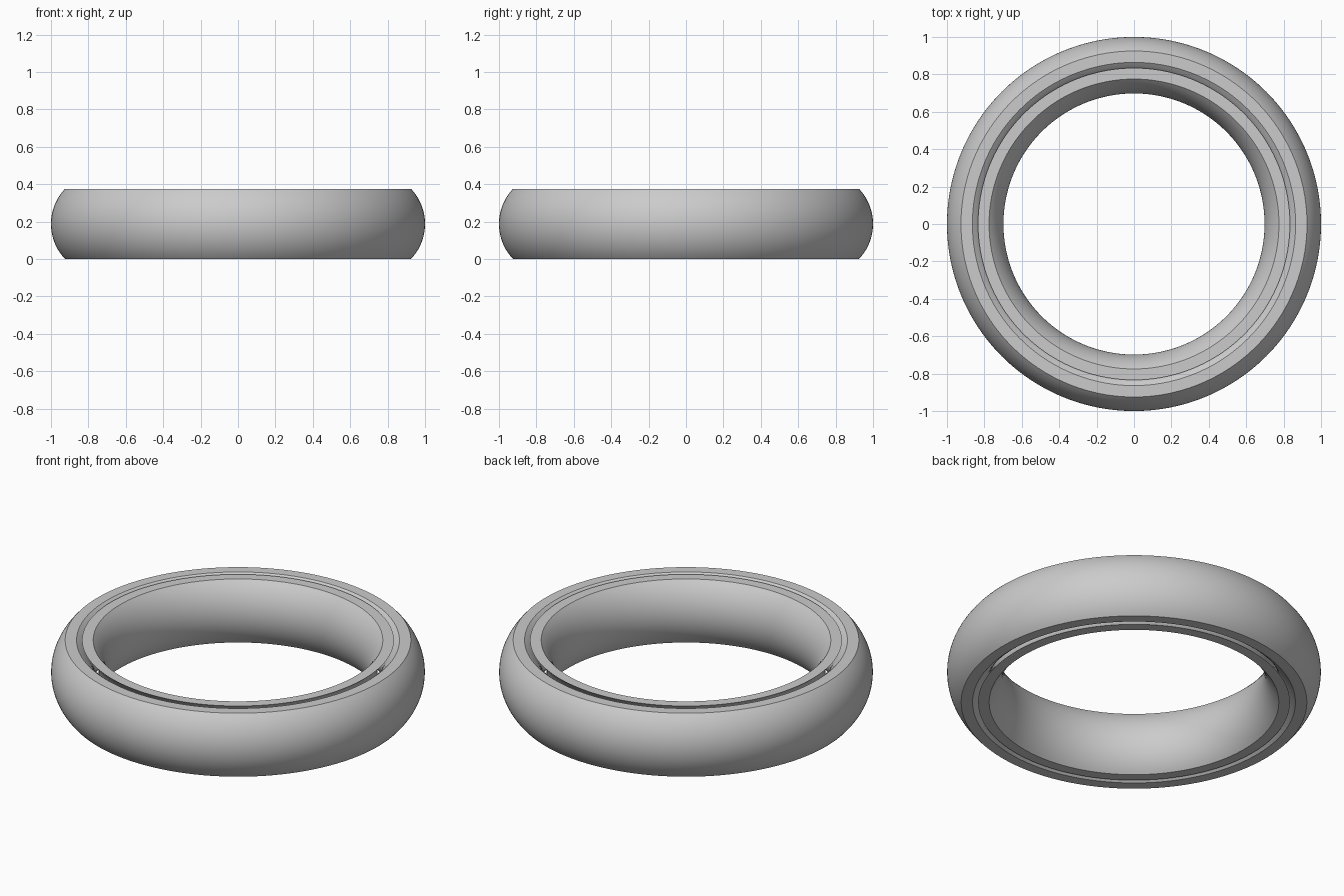
import bpy
import bmesh
import math

cube = bpy.data.objects.get("Cube")
if cube:
    bpy.data.objects.remove(cube, do_unlink=True)

HEIGHT = 0.375
SEGMENTS = 192
ARC_STEPS = 24

# One plain grey for both rings
grey = bpy.data.materials.new("light_grey")
grey.use_nodes = True
colour = (0.6, 0.6, 0.6, 1.0)
grey.diffuse_color = colour
grey.node_tree.nodes["Principled BSDF"].inputs["Base Color"].default_value = colour


def wall(edge_radius, middle_radius):
    """Circular arc from bottom to top, through middle_radius at half height."""
    half = HEIGHT / 2
    bulge = middle_radius - edge_radius
    radius = (half ** 2 + bulge ** 2) / (2 * abs(bulge))
    side = math.copysign(1, bulge)
    centre = middle_radius - side * radius
    limit = math.asin(half / radius)
    points = []
    for i in range(ARC_STEPS + 1):
        angle = limit * (2 * i / ARC_STEPS - 1)
        points.append((centre + side * radius * math.cos(angle),
                       half + radius * math.sin(angle)))
    return points


def make_ring(name, outer_wall, inner_wall):
    """Revolve a closed cross-section of two curved walls and two flat rims."""
    section = outer_wall + inner_wall[::-1]
    bm = bmesh.new()
    loops = []
    for s in range(SEGMENTS):
        a = 2 * math.pi * s / SEGMENTS
        loops.append([bm.verts.new((r * math.cos(a), r * math.sin(a), z))
                      for r, z in section])
    count = len(section)
    for s in range(SEGMENTS):
        here, there = loops[s], loops[(s + 1) % SEGMENTS]
        for i in range(count):
            j = (i + 1) % count
            bm.faces.new((here[i], there[i], there[j], here[j]))
    bmesh.ops.recalc_face_normals(bm, faces=bm.faces)
    mesh = bpy.data.meshes.new(name)
    bm.to_mesh(mesh)
    bm.free()
    mesh.materials.append(grey)
    ring = bpy.data.objects.new(name, mesh)
    bpy.context.collection.objects.link(ring)
    bpy.ops.object.select_all(action='DESELECT')
    ring.select_set(True)
    bpy.context.view_layer.objects.active = ring
    bpy.ops.object.shade_smooth_by_angle(angle=math.radians(25))
    return ring


# Outer ring bulges outward and also inward into the groove of the inner ring
make_ring("outer_ring", wall(0.925, 1.0), wall(0.864, 0.768))

# Inner ring is a thin band, curved inward, held captive by a narrow gap
make_ring("inner_ring", wall(0.834, 0.747), wall(0.775, 0.698))
